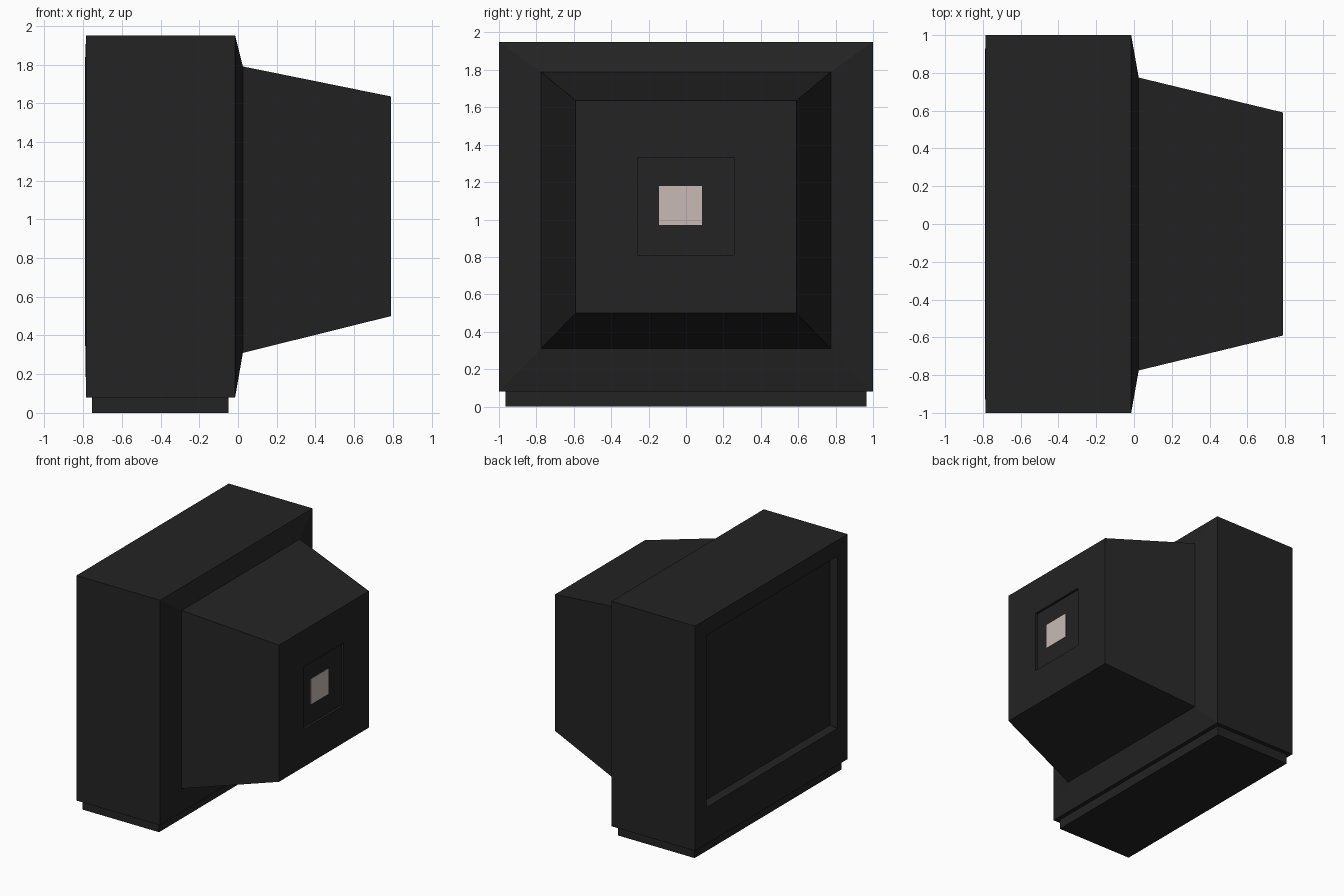
import bpy, bmesh

if "Cube" in bpy.data.objects:
    bpy.data.objects.remove(bpy.data.objects["Cube"])


def material(name, rgb):
    m = bpy.data.materials.new(name)
    m.diffuse_color = (*rgb, 1)
    m.use_nodes = True
    m.node_tree.nodes["Principled BSDF"].inputs["Base Color"].default_value = m.diffuse_color
    return m


black = material("black plastic", (0.017, 0.017, 0.017))
cream = material("pale label", (0.57, 0.49, 0.46))


def loft(name, rings, mat):
    """Skin rectangular rings (x, y0, y1, z0, z1) along x and cap both ends."""
    bm = bmesh.new()
    loops = [[bm.verts.new(p) for p in ((x, y0, z0), (x, y1, z0), (x, y1, z1), (x, y0, z1))]
             for x, y0, y1, z0, z1 in rings]
    for a, b in zip(loops, loops[1:]):
        for i in range(4):
            j = (i + 1) % 4
            bm.faces.new((a[i], a[j], b[j], b[i]))
    bm.faces.new(loops[0])
    bm.faces.new(loops[-1])
    bmesh.ops.recalc_face_normals(bm, faces=bm.faces)
    me = bpy.data.meshes.new(name)
    bm.to_mesh(me)
    bm.free()
    me.materials.append(mat)
    ob = bpy.data.objects.new(name, me)
    bpy.context.collection.objects.link(ob)
    return ob


# Casing: recessed screen, bezel, box, flare, tapered rear, rear recess
loft("monitor_casing", [
    (-0.735, -0.84, 0.84, 0.41, 1.80),
    (-0.79, -0.86, 0.86, 0.39, 1.82),
    (-0.785, -1.0, 1.0, 0.08, 1.95),
    (-0.015, -1.0, 1.0, 0.08, 1.95),
    (0.025, -0.775, 0.775, 0.31, 1.79),
    (0.79, -0.59, 0.59, 0.50, 1.635),
    (0.79, -0.26, 0.26, 0.81, 1.33),
    (0.77, -0.26, 0.26, 0.81, 1.33),
], black)

# Low plinth under the box
loft("base", [(-0.755, -0.965, 0.965, 0, 0.08), (-0.05, -0.965, 0.965, 0, 0.08)], black)

# Plain pale plate in the rear recess
plate = loft("rear_label", [(0.768, -0.145, 0.085, 0.97, 1.18),
                            (0.774, -0.145, 0.085, 0.97, 1.18)], cream)
